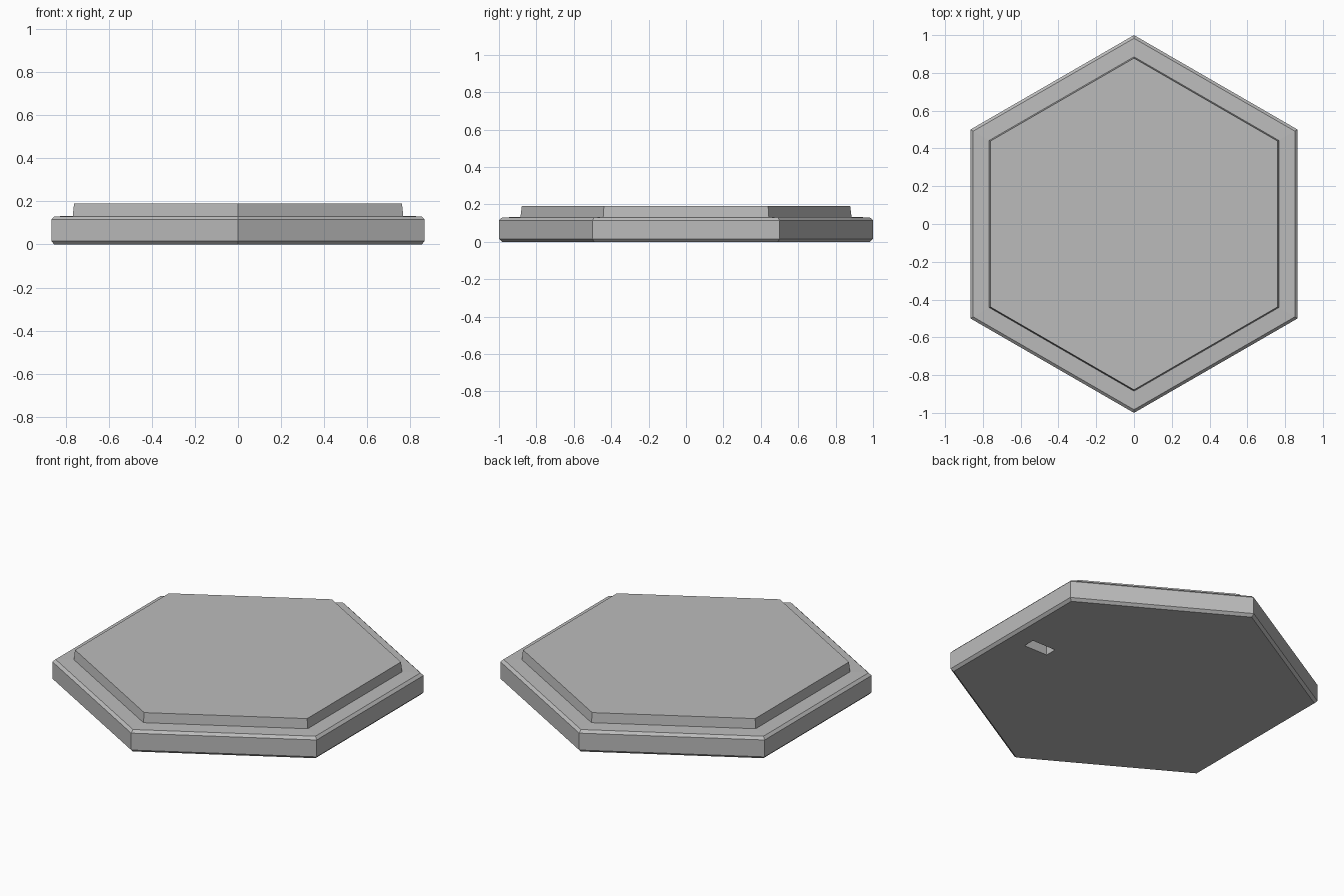
import bpy, bmesh, math

if "Cube" in bpy.data.objects:
    bpy.data.objects.remove(bpy.data.objects["Cube"])

grey = bpy.data.materials.new("stone_grey")
grey.diffuse_color = (0.5, 0.5, 0.5, 1)
grey.use_nodes = True
grey.node_tree.nodes["Principled BSDF"].inputs["Base Color"].default_value = grey.diffuse_color


def hex_solid(name, rings):
    """Stack of hexagon rings (corner radius, height), points along y, capped."""
    bm = bmesh.new()
    loops = []
    for r, z in rings:
        loops.append([bm.verts.new((r * math.cos(math.radians(30 + 60 * i)),
                                    r * math.sin(math.radians(30 + 60 * i)), z))
                      for i in range(6)])
    for a, b in zip(loops, loops[1:]):
        for i in range(6):
            j = (i + 1) % 6
            bm.faces.new((a[i], a[j], b[j], b[i]))
    bm.faces.new(loops[0][::-1])
    bm.faces.new(loops[-1])
    mesh = bpy.data.meshes.new(name)
    bm.to_mesh(mesh)
    bm.free()
    mesh.materials.append(grey)
    obj = bpy.data.objects.new(name, mesh)
    bpy.context.collection.objects.link(obj)
    return obj


# Chamfered base slab with raised plate, one continuous profile
tile = hex_solid("hex_tile", [
    (0.983, 0.0), (1.0, 0.015), (1.0, 0.115), (0.983, 0.13),
    (0.885, 0.133), (0.878, 0.19)])

# Slot in the underside near the right edge
bpy.ops.mesh.primitive_cube_add(size=1, location=(0.66, 0, 0.04))
cutter = bpy.context.object
cutter.name = "slot_cutter"
cutter.scale = (0.155, 0.07, 0.12)
cutter.data.materials.append(grey)
cutter.hide_render = True
cutter.hide_set(True)

cut = tile.modifiers.new("slot", "BOOLEAN")
cut.operation = "DIFFERENCE"
cut.solver = "EXACT"
cut.object = cutter
